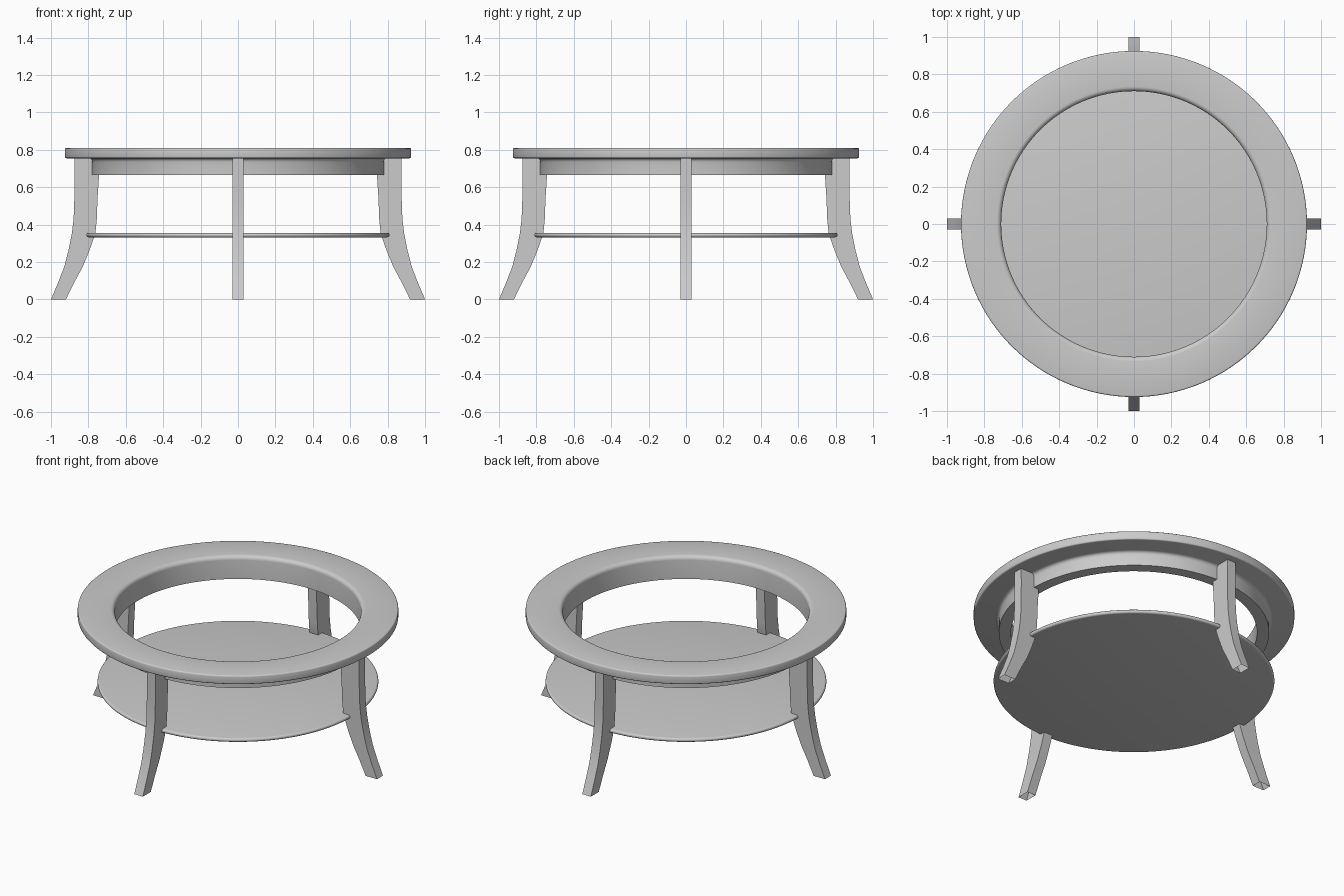
import bpy, bmesh, math
from mathutils import Matrix

if "Cube" in bpy.data.objects:
    bpy.data.objects.remove(bpy.data.objects["Cube"])

SEGMENTS = 128


def finish(bm, name, angle):
    bmesh.ops.recalc_face_normals(bm, faces=bm.faces[:])
    mesh = bpy.data.meshes.new(name)
    bm.to_mesh(mesh)
    bm.free()
    obj = bpy.data.objects.new(name, mesh)
    bpy.context.collection.objects.link(obj)
    bpy.ops.object.select_all(action='DESELECT')
    obj.select_set(True)
    bpy.context.view_layer.objects.active = obj
    bpy.ops.object.shade_smooth_by_angle(angle=math.radians(angle))
    return obj


def lathe(name, profile, closed):
    """Spin an (r, z) profile around the z axis."""
    bm = bmesh.new()
    verts = [bm.verts.new((r, 0, z)) for r, z in profile]
    count = len(verts)
    edges = [bm.edges.new((verts[i], verts[(i + 1) % count]))
             for i in range(count if closed else count - 1)]
    bmesh.ops.spin(bm, geom=verts + edges, cent=(0, 0, 0), axis=(0, 0, 1),
                   angle=math.tau, steps=SEGMENTS)
    bmesh.ops.remove_doubles(bm, verts=bm.verts[:], dist=1e-5)
    return finish(bm, name, 35)


def arc(cx, cz, radius, start, end, steps=5):
    angles = [math.radians(start + (end - start) * i / steps) for i in range(steps + 1)]
    return [(cx + radius * math.cos(a), cz + radius * math.sin(a)) for a in angles]


# Ring top with rounded rim and apron beneath in one turned section
lathe("ring_top_and_apron",
      [(0.71, 0.665), (0.78, 0.665), (0.78, 0.735)]
      + arc(0.80, 0.735, 0.02, 180, 90, 3)
      + arc(0.917, 0.763, 0.008, -90, 0, 3)
      + arc(0.917, 0.802, 0.008, 0, 90, 3)
      + arc(0.735, 0.785, 0.025, 90, 180, 6), True)

# Lower round shelf
lathe("lower_shelf",
      [(0, 0.332)] + arc(0.798, 0.344, 0.012, -90, 90, 8) + [(0, 0.356)], False)


# Four splayed legs, side profile as (outer radius, inner radius, height)
LEG = [(1.0, 0.92, 0.0), (0.962, 0.876, 0.09), (0.929, 0.83, 0.175),
       (0.907, 0.795, 0.26), (0.889, 0.763, 0.35), (0.879, 0.755, 0.43),
       (0.875, 0.751, 0.54), (0.874, 0.743, 0.665), (0.875, 0.743, 0.756)]
HALF_WIDTH = 0.03


def leg(name, angle):
    bm = bmesh.new()
    rings = [[bm.verts.new(p) for p in ((o, -HALF_WIDTH, z), (o, HALF_WIDTH, z),
                                        (i, HALF_WIDTH, z), (i, -HALF_WIDTH, z))]
             for o, i, z in LEG]
    for low, high in zip(rings, rings[1:]):
        for k in range(4):
            n = (k + 1) % 4
            bm.faces.new((low[k], low[n], high[n], high[k]))
    bm.faces.new(rings[-1])
    bmesh.ops.rotate(bm, verts=bm.verts[:], cent=(0, 0, 0),
                     matrix=Matrix.Rotation(angle, 3, 'Z'))
    finish(bm, name, 30)


for index, side in enumerate(("right", "back", "left", "front")):
    leg(side + "_leg", index * math.pi / 2)
